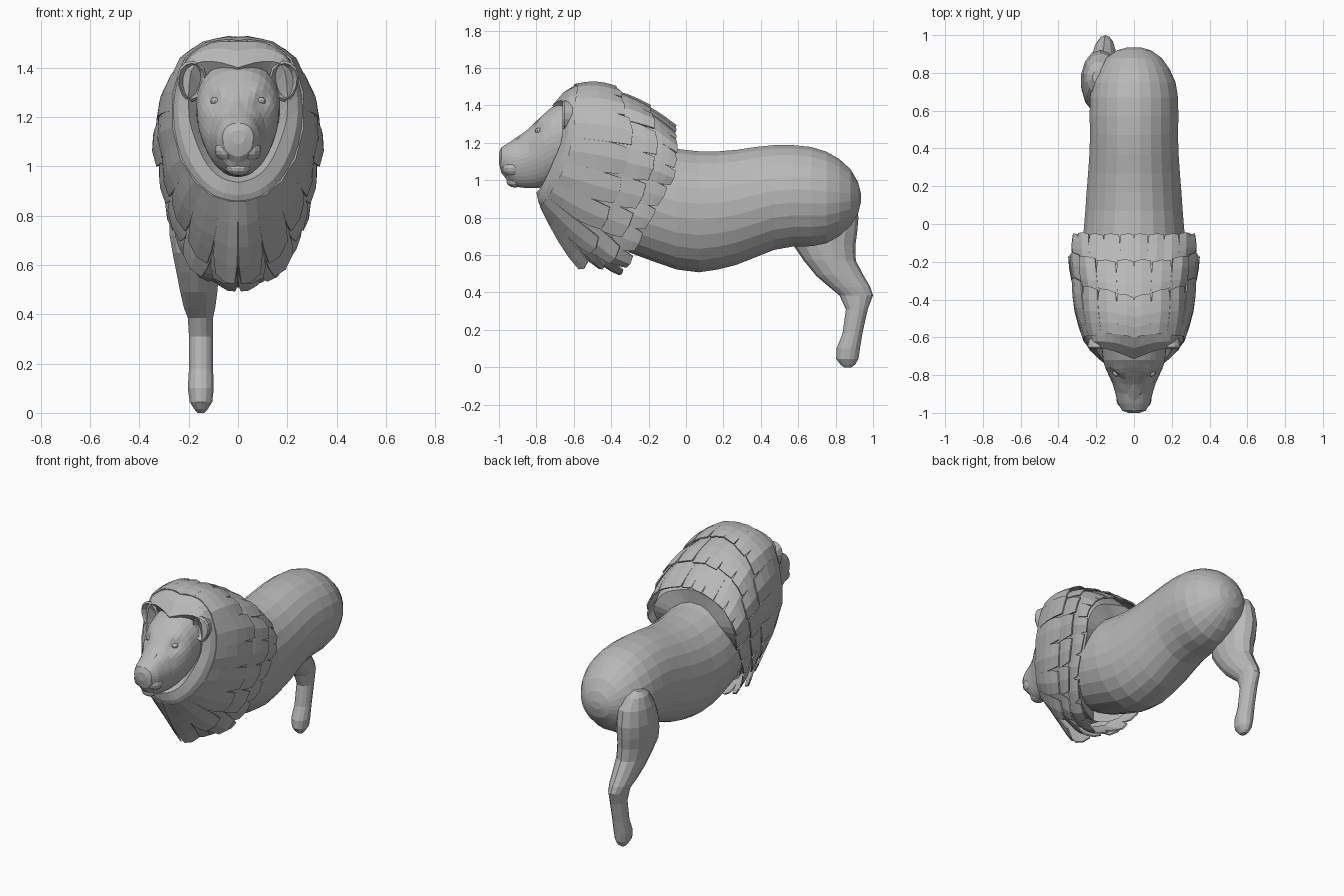
import bpy, bmesh, math, random
from mathutils import Vector

if "Cube" in bpy.data.objects:
    bpy.data.objects.remove(bpy.data.objects["Cube"])

random.seed(4)
grey = bpy.data.materials.new("stone grey")
grey.diffuse_color = (0.48, 0.48, 0.48, 1)
grey.use_nodes = True
grey.node_tree.nodes["Principled BSDF"].inputs["Base Color"].default_value = grey.diffuse_color


def finish(name, bm, mirror=False, thick=0):
    bmesh.ops.recalc_face_normals(bm, faces=bm.faces)
    me = bpy.data.meshes.new(name)
    bm.to_mesh(me)
    bm.free()
    ob = bpy.data.objects.new(name, me)
    bpy.context.collection.objects.link(ob)
    me.materials.append(grey)
    if thick:
        m = ob.modifiers.new("thickness", 'SOLIDIFY')
        m.thickness, m.offset = thick, 0
    if mirror:
        ob.modifiers.new("mirror", 'MIRROR').merge_threshold = 0.0005
    return ob


def loft(name, rings, n=20, axis='y', egg=0, power=1, mirror=False):
    """rings: (position on axis, x low, x high, other low, other high)"""
    bm, rows = bmesh.new(), []
    for p, x0, x1, b0, b1 in rings:
        row = []
        for i in range(n):
            a = 2 * math.pi * (i + 0.5) / n
            c, s = math.cos(a), math.sin(a)
            c = math.copysign(abs(c) ** power, c)
            x = (x0 + x1) / 2 + (x1 - x0) / 2 * c * (1 + egg * s)
            b = (b0 + b1) / 2 + (b1 - b0) / 2 * s
            row.append(bm.verts.new((x, p, b) if axis == 'y' else (x, b, p)))
        rows.append(row)
    for r, q in zip(rows, rows[1:]):
        for i in range(n):
            j = (i + 1) % n
            bm.faces.new((r[i], r[j], q[j], q[i]))
    bm.faces.new(rows[0])
    bm.faces.new(rows[-1])
    return finish(name, bm, mirror)


def ball(name, loc, size, mirror=False, seg=12):
    bm = bmesh.new()
    bmesh.ops.create_uvsphere(bm, u_segments=seg, v_segments=seg // 2 + 2, radius=1)
    for v in bm.verts:
        v.co = Vector([l + c * s for l, c, s in zip(loc, v.co, size)])
    return finish(name, bm, mirror)


# Body: half width, bottom and top along the length
body = [(-.55, .15, .85, 1.25), (-.42, .21, .68, 1.24), (-.3, .25, .61, 1.22),
        (-.18, .265, .565, 1.2), (-.05, .27, .52, 1.17), (.07, .26, .505, 1.157),
        (.17, .253, .52, 1.157), (.27, .245, .545, 1.165), (.37, .238, .585, 1.18),
        (.47, .235, .625, 1.19), (.57, .237, .643, 1.19), (.67, .235, .645, 1.18),
        (.75, .222, .66, 1.155), (.82, .19, .70, 1.115), (.88, .147, .755, 1.06),
        (.92, .09, .82, .99), (.935, .035, .88, .93)]
loft("body", [(y, -w, w, lo, hi) for y, w, lo, hi in body], 24)

# Single hind leg
loft("hind_leg", [
    (1.0, -.22, -.17, .74, .81), (.97, -.25, -.13, .69, .86), (.9, -.272, -.08, .635, .905),
    (.8, -.282, -.075, .595, .922), (.72, -.28, -.07, .58, .915), (.65, -.268, -.07, .575, .905),
    (.57, -.252, -.075, .63, .908), (.49, -.236, -.082, .695, .95), (.43, -.222, -.09, .765, .985),
    (.385, -.205, -.1, .82, 1.0), (.31, -.2, -.1, .855, .972), (.18, -.2, -.1, .837, .943),
    (.1, -.205, -.097, .805, .93), (.045, -.197, -.103, .803, .922),
    (.015, -.178, -.122, .825, .905), (0, -.165, -.135, .845, .885)], 14, 'z')

# Head, narrow muzzle to broad skull
head = [(-1.0, .03, 1.09, 1.145), (-.988, .062, 1.04, 1.175), (-.95, .085, .99, 1.2),
        (-.90, .097, .963, 1.225), (-.85, .112, .957, 1.265), (-.80, .135, .957, 1.315),
        (-.76, .152, .962, 1.355), (-.72, .163, .975, 1.39), (-.65, .17, 1.0, 1.42),
        (-.5, .16, 1.0, 1.43), (-.4, .12, 1.05, 1.38)]
fine = []
for a, b in zip(head, head[1:]):
    fine += [tuple(p + (q - p) * k / 2 for p, q in zip(a, b)) for k in (0, 1)]
skull = loft("head", [(y, -w, w, lo, hi) for y, w, lo, hi in fine + head[-1:]], 36, 'y', .12, .85)
# Eye sockets, brows, hollow cheeks and mouth crease: x, z, radius, push back
for v in skull.data.vertices:
    if -.995 < v.co.y < -.68:
        for x, z, r, push in [(.095, 1.262, .032, .022), (.085, 1.315, .03, -.012),
                              (.1, 1.17, .035, .012), (.04, 1.02, .02, .012)]:
            d2 = (abs(v.co.x) - x) ** 2 + (v.co.z - z) ** 2
            v.co.y += push * math.exp(-d2 / r ** 2)

# Face details
ball("muzzle_lobe", (.044, -.925, 1.065), (.05, .057, .046), True)
ball("chin", (0, -.915, .993), (.05, .045, .032))
ball("eye", (.094, -.788, 1.265), (.02, .02, .015), True, 10)
loft("nose", [(-.998, -.022, .022, 1.085, 1.115), (-.987, -.045, .045, 1.08, 1.14),
              (-.955, -.046, .046, 1.1, 1.195), (-.85, -.042, .042, 1.15, 1.268),
              (-.77, -.04, .04, 1.2, 1.345)], 10, 'y', .3)

# Cupped ears
loft("ear", [(-.56, .16, .21, 1.31, 1.37), (-.61, .137, .238, 1.275, 1.415),
             (-.65, .128, .246, 1.262, 1.428), (-.66, .136, .239, 1.272, 1.418),
             (-.615, .155, .215, 1.295, 1.39)], 14, 'y', .15, 1, True)

# Mane guide lines, from crown to throat on one side
A = [(0, -.715, 1.4), (.1, -.675, 1.425), (.185, -.655, 1.4), (.2, -.665, 1.22),
     (.17, -.71, 1.1), (.12, -.755, 1.0), (.06, -.785, .95), (0, -.8, .935)]
B = [(0, -.6, 1.505), (.11, -.58, 1.5), (.215, -.59, 1.425), (.262, -.6, 1.25),
     (.24, -.65, 1.07), (.175, -.715, .95), (.09, -.765, .88), (0, -.778, .86)]
C = [(0, -.38, 1.5), (.12, -.35, 1.475), (.235, -.32, 1.39), (.315, -.295, 1.2),
     (.3, -.34, 1.0), (.25, -.41, .8), (.14, -.49, .62), (0, -.58, .53)]
D = [(0, -.2, 1.4), (.12, -.19, 1.375), (.25, -.175, 1.31), (.33, -.16, 1.15),
     (.315, -.21, .97), (.265, -.3, .77), (.16, -.4, .58), (0, -.465, .525)]
E = [(0, -.06, 1.29), (.12, -.06, 1.26), (.24, -.05, 1.2), (.315, -.05, 1.08),
     (.3, -.1, .94), (.262, -.21, .75), (.16, -.3, .57), (0, -.355, .49)]


def at(curve, u):
    """smooth point on a guide line, u from 0 to 1"""
    k = max(0, min(1, u)) * (len(curve) - 1)
    i = min(int(k), len(curve) - 2)
    t = k - i
    p = [Vector(curve[max(0, min(len(curve) - 1, i + d))]) for d in (-1, 0, 1, 2)]
    return p[1] + .5 * t * (p[2] - p[0] + t * (2 * p[0] - 5 * p[1] + 4 * p[2] - p[3]
                            + t * (3 * (p[1] - p[2]) + p[3] - p[0])))


def out(p):
    return Vector((p.x, 0, p.z - 1.05)).normalized()


# Smooth undercoat joining face, mane and body
bm, rows, N = bmesh.new(), [], 20
for curve, inset, shrink, shift in [(A, 0, .65, .08), (A, 0, 1, 0), (B, 0, 1, 0), (C, .02, 1, 0),
                                    (D, .025, 1, 0), (E, .02, 1, -.03), (E, .02, .4, -.04)]:
    row = []
    for i in range(N + 1):
        p = at(curve, i / N)
        p -= out(p) * inset * (1 + 4 * (i / N) ** 4)
        p = Vector((p.x * shrink, p.y + shift, 1.05 + (p.z - 1.05) * shrink))
        if i in (0, N):
            p.x = 0
        row.append(bm.verts.new(p))
    if curve is B:
        mid = []
        for v, q in zip(rows[-1], row):
            p = (v.co + q.co) / 2
            p += out(p) * .015
            mid.append(bm.verts.new((max(p.x, 0), p.y, p.z)))
        mid[0].co.x = mid[-1].co.x = 0
        rows.append(mid)
    rows.append(row)
for r, q in zip(rows, rows[1:]):
    for i in range(N):
        bm.faces.new((r[i], r[i + 1], q[i + 1], q[i]))
finish("mane_undercoat", bm, True)


# Layers of overlapping flat locks
def mane_layer(name, start, end, count, back, sink, lift):
    bm = bmesh.new()
    for k in range(count):
        u0, u1 = k / count, (k + 1) / count
        mid, half = (u0 + u1) / 2, (u1 - u0) / 2
        reach = random.uniform(.93, 1.02)
        raise_ = random.uniform(0, .012)
        grid = []
        for r in range(5):
            t = r / 4
            wide = half * (1.06 - (.15 + .3 * mid ** 3) * t ** 3)
            row = []
            for side in (-1, 0, 1):
                u = mid + side * wide
                s, e = at(start[0], u).lerp(at(start[1], u), back), at(end, u)
                s -= out(s) * sink * (1 + 4 * u ** 4)
                p = s.lerp(e, t * reach + (.03 * t if side == 0 else 0))
                p += out(p) * (lift * math.sin(math.pi * t) + raise_ * t
                               + (.005 if side == 0 else 0))
                p.x = max(p.x, 0)
                row.append(bm.verts.new(p))
            grid.append(row)
        for r, q in zip(grid, grid[1:]):
            for i in range(2):
                bm.faces.new((r[i], r[i + 1], q[i + 1], q[i]))
    finish(name, bm, True, .008)


mane_layer("mane_front_locks", (B, B), C, 9, 0, 0, .018)
mane_layer("mane_middle_locks", (C, B), D, 9, .35, .015, .015)
mane_layer("mane_rear_locks", (D, C), E, 11, .35, .015, .01)
